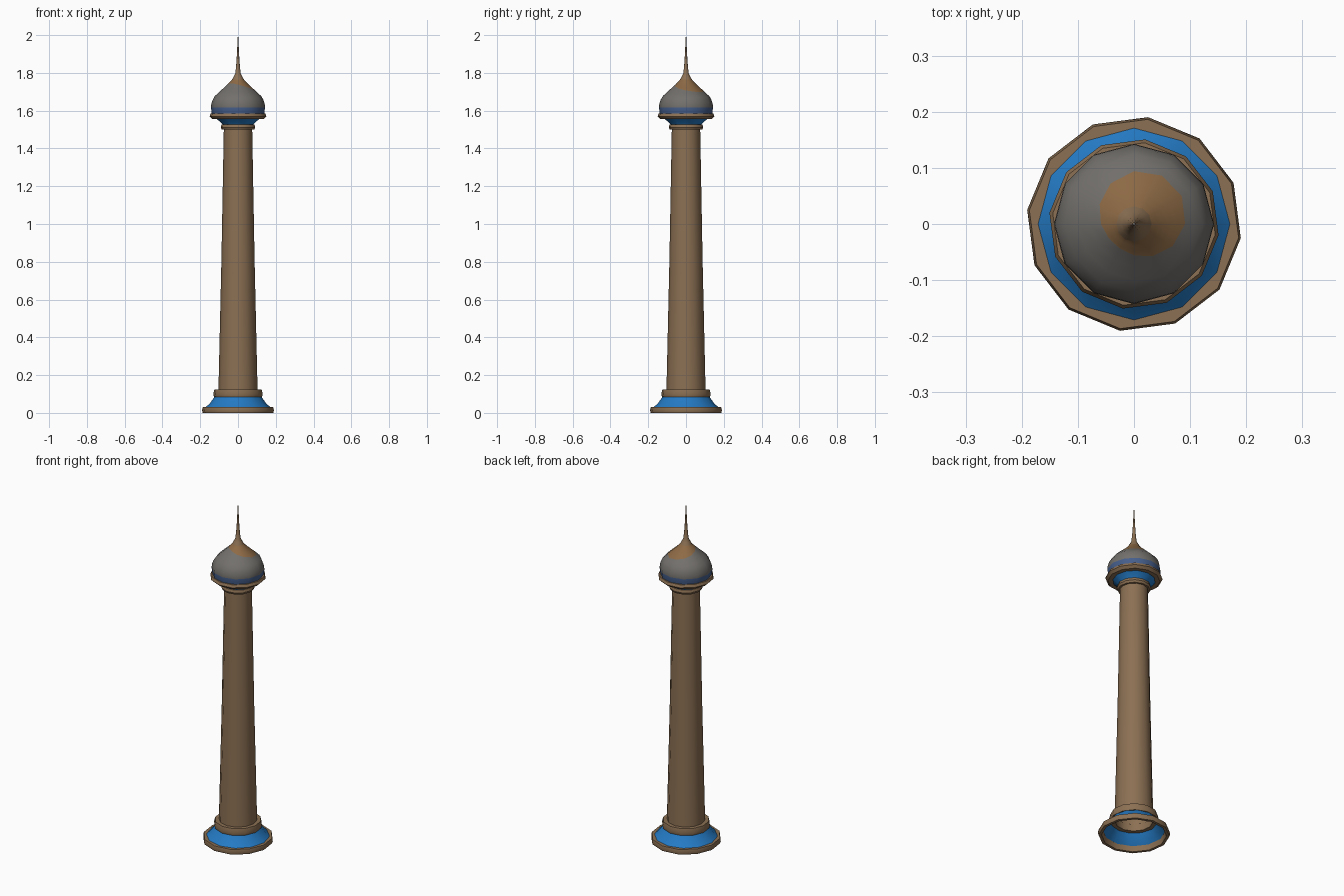
import bpy
from math import sin, cos, radians, pi

cube = bpy.data.objects.get("Cube")
if cube:
    bpy.data.objects.remove(cube, do_unlink=True)

SIDES = 12
TURN = 22.5  # twist of the stone rings against the flares


def material(name, rgb):
    m = bpy.data.materials.new(name)
    m.use_nodes = True
    m.diffuse_color = (*rgb, 1)
    m.node_tree.nodes["Principled BSDF"].inputs["Base Color"].default_value = (*rgb, 1)
    return m


STONE = material("brown stone", (0.26, 0.162, 0.087))
BLUE = material("bright blue", (0.018, 0.198, 0.56))
GREY = material("warm grey", (0.171, 0.162, 0.15))
DUSK = material("dull blue", (0.061, 0.114, 0.26))
OCHRE = material("ochre", (0.27, 0.145, 0.06))


def skin(name, rings, mats, closed=False, rule=None):
    """Join rings of points with quads; rule(row) picks the material."""
    verts = [p for ring in rings for p in ring]
    rows = len(rings)
    faces, slots = [], []
    for i in range(rows if closed else rows - 1):
        a, b = i * SIDES, (i + 1) % rows * SIDES
        for j in range(SIDES):
            k = (j + 1) % SIDES
            faces.append((a + j, a + k, b + k, b + j))
            slots.append(rule(i) if rule else 0)
    mesh = bpy.data.meshes.new(name)
    mesh.from_pydata(verts, [], faces)
    for m in mats:
        mesh.materials.append(m)
    for poly, slot in zip(mesh.polygons, slots):
        poly.material_index = slot
    obj = bpy.data.objects.new(name, mesh)
    bpy.context.collection.objects.link(obj)
    bpy.ops.object.select_all(action="DESELECT")
    obj.select_set(True)
    bpy.context.view_layer.objects.active = obj
    bpy.ops.object.shade_smooth_by_angle(angle=radians(40))
    return obj


def angles(turn=0):
    return [radians(turn) + 2 * pi * j / SIDES for j in range(SIDES)]


def lathe(name, profile, mat, turn=0, closed=False):
    rings = [[(r * cos(a), r * sin(a), z) for a in angles(turn)] for r, z in profile]
    return skin(name, rings, [mat], closed)


# Hollow foot
lathe("base_ring", [(.172, 0), (.188, 0), (.192, .012), (.188, .03), (.165, .03)],
      STONE, TURN, True)
lathe("base_flare", [(.173, .028), (.148, .052), (.122, .088)], BLUE)
lathe("base_collar", [(.1, .085), (.128, .085), (.132, .1), (.126, .125), (.098, .125)],
      STONE, TURN, True)

# Tapering column
lathe("column", [(.104, .1), (.088, .8), (.075, 1.51)], STONE)

# Capital
lathe("neck_collar", [(.07, 1.5), (.086, 1.5), (.092, 1.512), (.088, 1.527), (.07, 1.527)],
      STONE, TURN, True)
lathe("capital_flare", [(.078, 1.522), (.09, 1.537), (.117, 1.559)], BLUE)
lathe("balcony_rim", [(.1, 1.556), (.138, 1.556), (.152, 1.57), (.146, 1.585), (.1, 1.585)],
      STONE, TURN, True)

# Onion dome: outline from the rim to the tip of the spire
OUTLINE = [(.138, 1.58), (.143, 1.612), (.141, 1.64), (.128, 1.672), (.092, 1.706),
           (.057, 1.737), (.033, 1.762), (.014, 1.797), (.008, 1.86), (.0008, 2.0)]


def radius_at(z):
    for (r0, z0), (r1, z1) in zip(OUTLINE, OUTLINE[1:]):
        if z <= z1:
            return r0 + (r1 - r0) * (z - z0) / (z1 - z0)
    return OUTLINE[-1][0]


def height_at(r):
    for (r0, z0), (r1, z1) in zip(OUTLINE[1:], OUTLINE[2:]):
        if r1 <= r <= r0:
            return z0 + (z1 - z0) * (r0 - r) / (r0 - r1)


def dome_point(a, z):
    r = radius_at(z)
    return (r * cos(a), r * sin(a), z)


def edge_height(a):
    """Height of the lopsided border between grey and ochre."""
    return height_at(.075 + .025 * cos(a - radians(50)))


BAND, SHELL, CROWN, TOP = 1.617, 6, 5, 1.765
rings = [[dome_point(a, z) for a in angles()] for z in (1.58, 1.6, BAND)]
for start, end, steps in ((lambda a: BAND, edge_height, SHELL),
                          (edge_height, lambda a: TOP, CROWN)):
    for s in range(1, steps + 1):
        rings.append([dome_point(a, start(a) + (end(a) - start(a)) * s / steps)
                      for a in angles()])
skin("dome", rings, [DUSK, GREY, OCHRE],
     rule=lambda i: 0 if i < 2 else 1 if i < 2 + SHELL else 2)

# Spire continues the dome outline
lathe("spire", [(radius_at(z), z) for z in (TOP, 1.78, 1.797, 1.86, 1.93, 2.0)], STONE)
